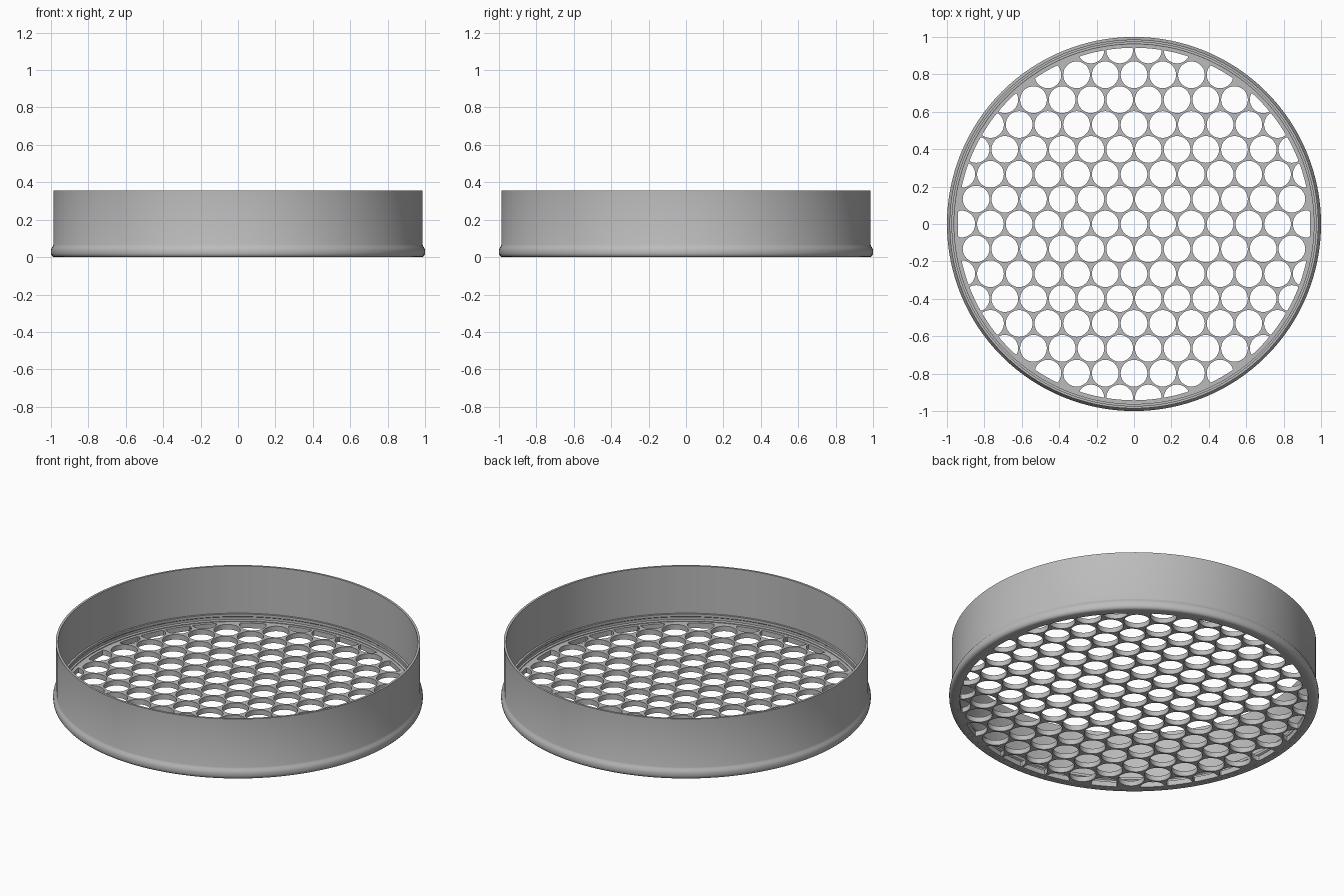
import bpy, bmesh, math

if "Cube" in bpy.data.objects:
    bpy.data.objects.remove(bpy.data.objects["Cube"])

SEG = 128          # sides around the sieve
PITCH = 0.1535     # hole spacing
HOLE_R = 0.0715
MESH_R = 0.942     # holes stop at this radius

grey = bpy.data.materials.new("steel_grey")
grey.diffuse_color = (0.5, 0.5, 0.5, 1)
grey.use_nodes = True
grey.node_tree.nodes["Principled BSDF"].inputs["Base Color"].default_value = grey.diffuse_color


def lathe(name, profile):
    """Spin a closed (radius, height) profile about z."""
    bm = bmesh.new()
    rings = [[bm.verts.new((r * math.cos(a), r * math.sin(a), z)) for r, z in profile]
             for a in (2 * math.pi * i / SEG for i in range(SEG))]
    n = len(profile)
    for i in range(SEG):
        a, b = rings[i], rings[(i + 1) % SEG]
        for j in range(n):
            k = (j + 1) % n
            bm.faces.new((a[j], b[j], b[k], a[k]))
    bmesh.ops.recalc_face_normals(bm, faces=bm.faces)
    me = bpy.data.meshes.new(name)
    bm.to_mesh(me)
    bm.free()
    ob = bpy.data.objects.new(name, me)
    bpy.context.collection.objects.link(ob)
    finish(ob)


def finish(ob):
    ob.data.materials.clear()
    ob.data.materials.append(grey)
    bpy.ops.object.select_all(action='DESELECT')
    ob.select_set(True)
    bpy.context.view_layer.objects.active = ob
    bpy.ops.object.shade_smooth_by_angle(angle=math.radians(35))


# Side wall with bulged outer foot and stepped inner ledge
lathe("side_wall", [
    (0.960, 0.0), (0.984, 0.0), (0.992, 0.004), (0.998, 0.012), (1.0, 0.022),
    (1.0, 0.036), (0.997, 0.048), (0.990, 0.058), (0.986, 0.068), (0.986, 0.356),
    (0.973, 0.356), (0.973, 0.075), (0.962, 0.075), (0.962, 0.060),
    (0.968, 0.055), (0.968, 0.040), (0.960, 0.035)])


def add_loop(curve, pts):
    s = curve.splines.new('POLY')
    s.points.add(len(pts) - 1)
    for p, (x, y) in zip(s.points, pts):
        p.co = (x, y, 0, 1)
    s.use_cyclic_u = True


def ray(px, py, cx, cy, r, a):
    """Distance from an inner point to a circle along angle a."""
    dx, dy = px - cx, py - cy
    b = dx * math.cos(a) + dy * math.sin(a)
    return -b + math.sqrt(max(b * b - dx * dx - dy * dy + r * r, 0))


def hole(cx, cy):
    """Round hole trimmed by the border circle."""
    d = math.hypot(cx, cy)
    px, py, n = cx, cy, 32
    if d + HOLE_R > MESH_R:
        m = (d - HOLE_R + MESH_R) / 2
        px, py, n = cx * m / d, cy * m / d, 64
    pts = []
    for i in range(n):
        a = 2 * math.pi * i / n
        t = min(ray(px, py, cx, cy, HOLE_R, a), ray(px, py, 0, 0, MESH_R, a))
        pts.append((px + t * math.cos(a), py + t * math.sin(a)))
    return pts


# Perforated floor: filled disc with a hexagonal field of holes
cu = bpy.data.curves.new("perforated_floor", 'CURVE')
cu.dimensions = '2D'
cu.fill_mode = 'BOTH'
cu.extrude = 0.015
add_loop(cu, [(0.962 * math.cos(2 * math.pi * i / SEG), 0.962 * math.sin(2 * math.pi * i / SEG))
              for i in range(SEG)])
for row in range(-7, 8):
    for col in range(-8, 9):
        x = (col + 0.5 * (row % 2)) * PITCH
        y = row * PITCH * math.sqrt(3) / 2
        if math.hypot(x, y) - HOLE_R < MESH_R - 0.008:
            add_loop(cu, hole(x, y))
floor = bpy.data.objects.new("perforated_floor", cu)
bpy.context.collection.objects.link(floor)
floor.location.z = 0.0155
floor.select_set(True)
bpy.context.view_layer.objects.active = floor
bpy.ops.object.select_all(action='DESELECT')
floor.select_set(True)
bpy.ops.object.convert(target='MESH')
floor = bpy.context.view_layer.objects.active

# Weld the floor and turn its faces outward
bm = bmesh.new()
bm.from_mesh(floor.data)
bmesh.ops.remove_doubles(bm, verts=bm.verts, dist=0.0001)
bmesh.ops.recalc_face_normals(bm, faces=bm.faces)
bm.to_mesh(floor.data)
bm.free()
finish(floor)
